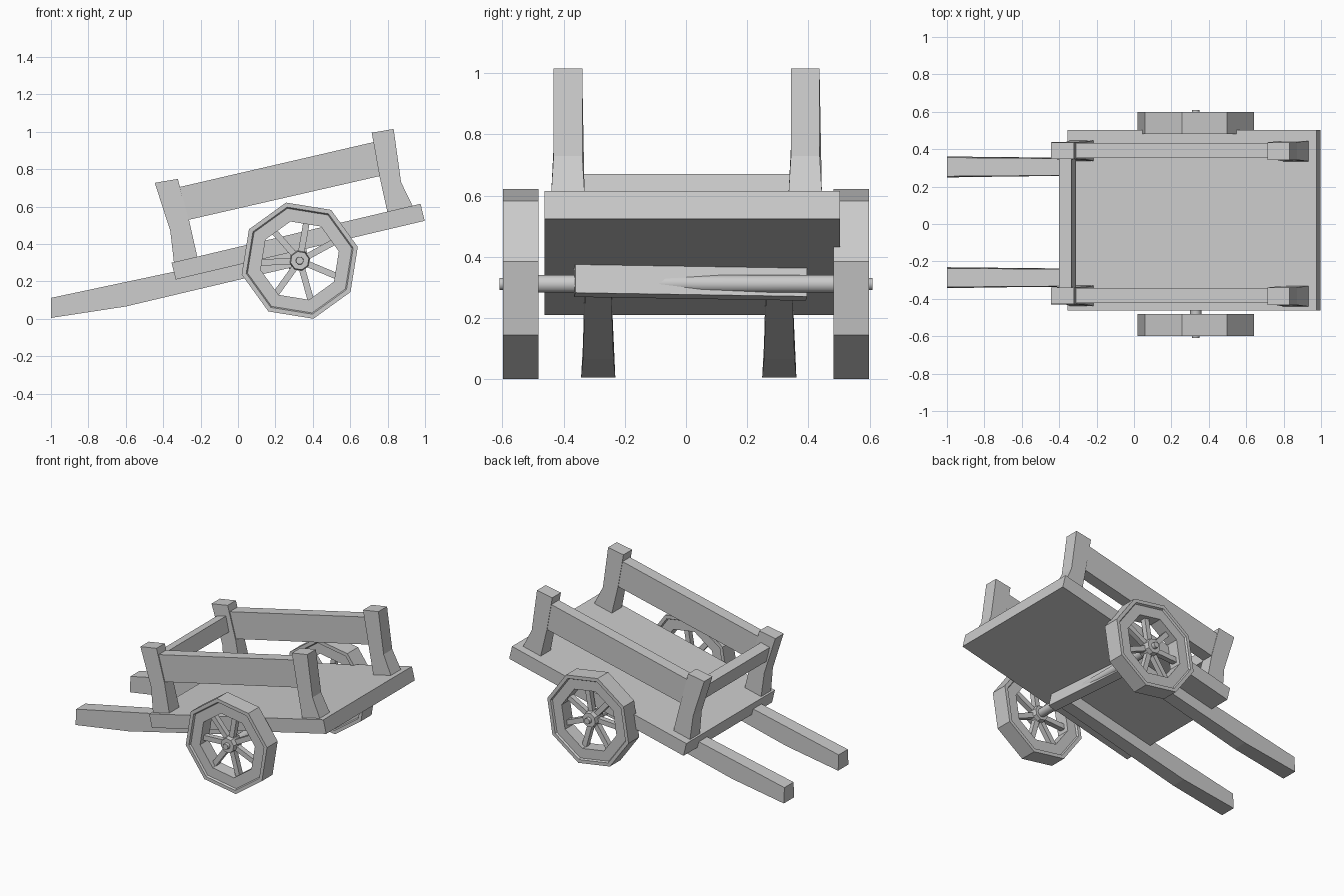
import bpy, bmesh, math
from mathutils import Matrix, Vector

if "Cube" in bpy.data.objects:
    bpy.data.objects.remove(bpy.data.objects["Cube"])

TILT = math.radians(13.3)


def finish(name, bm, smooth=False):
    bmesh.ops.recalc_face_normals(bm, faces=bm.faces)
    me = bpy.data.meshes.new(name)
    bm.to_mesh(me)
    bm.free()
    ob = bpy.data.objects.new(name, me)
    bpy.context.collection.objects.link(ob)
    if smooth:
        bpy.context.view_layer.objects.active = ob
        ob.select_set(True)
        bpy.ops.object.shade_smooth_by_angle(angle=math.radians(50))
        ob.select_set(False)
    return ob


def prism(name, pts, yc):
    """Side profile of (x, z, half width) points, extruded along y about yc."""
    bm = bmesh.new()
    a = [bm.verts.new((x, yc - w, z)) for x, z, w in pts]
    b = [bm.verts.new((x, yc + w, z)) for x, z, w in pts]
    n = len(pts)
    bm.faces.new(a)
    bm.faces.new(b[::-1])
    for i in range(n):
        j = (i + 1) % n
        bm.faces.new((a[i], b[i], b[j], a[j]))
    return finish(name, bm)


def slab(name, pts, yc, w):
    return prism(name, [(x, z, w) for x, z in pts], yc)


def lathe(name, profile, n, centre, start, smooth=False):
    """Closed (radius, y) profile turned around the y axis."""
    bm = bmesh.new()
    rings = []
    for k in range(n):
        t = start + k * math.tau / n
        rings.append([bm.verts.new((centre[0] + r * math.cos(t), y,
                                    centre[1] + r * math.sin(t))) for r, y in profile])
    m = len(profile)
    for k in range(n):
        p, q = rings[k], rings[(k + 1) % n]
        for i in range(m):
            j = (i + 1) % m
            bm.faces.new((p[i], p[j], q[j], q[i]))
    bmesh.ops.remove_doubles(bm, verts=bm.verts, dist=1e-5)
    return finish(name, bm, smooth)


# Tilted cart bed
slab("bed", [(-0.355, 0.30), (-0.333, 0.21), (0.998, 0.524), (0.976, 0.615)], 0.02, 0.483)

# Corner posts, side rails and handles, one set per side
front_post = [(-0.445, 0.727, 0.045), (-0.322, 0.748, 0.045), (-0.26, 0.52, 0.045),
              (-0.215, 0.32, 0.055), (-0.34, 0.28, 0.055), (-0.362, 0.47, 0.047)]
rear_post = [(0.715, 0.995, 0.047), (0.832, 1.015, 0.047), (0.872, 0.73, 0.047),
             (0.935, 0.60, 0.055), (0.80, 0.565, 0.055), (0.757, 0.76, 0.047)]
side_rail = [(-0.32, 0.703), (0.76, 0.953), (0.785, 0.908), (0.765, 0.765), (-0.27, 0.528)]
handle = [(-1.0, 0.005, 0.056), (-0.6, 0.066, 0.05), (0.03, 0.215, 0.045), (0.31, 0.28, 0.043),
          (0.31, 0.375, 0.043), (-0.35, 0.25, 0.045), (-1.0, 0.112, 0.05)]
for s, tag in ((-1, "near"), (1, "far")):
    prism("front_post_" + tag, front_post, s * 0.388 + 0.004)
    prism("rear_post_" + tag, rear_post, s * 0.388 + 0.002)
    slab("side_rail_" + tag, side_rail, s * 0.388 + 0.006, 0.04)
    prism("handle_" + tag, handle, s * 0.296 + 0.009)

# Cross rail between the front posts
slab("cross_rail", [(-0.402, 0.655), (-0.335, 0.671), (-0.31, 0.568), (-0.377, 0.552)], 0.004, 0.36)

# Slightly skewed axle beam under the bed
bm = bmesh.new()
bmesh.ops.create_cube(bm, size=1, matrix=Matrix.Translation((0.32, 0.015, 0.318))
                      @ Matrix.Rotation(-TILT, 4, 'Y') @ Matrix.Rotation(math.radians(4), 4, 'Z')
                      @ Matrix.Diagonal((0.06, 0.76, 0.10, 1)))
finish("axle_beam", bm)

# Axle
C = (0.33, 0.311)
lathe("axle", [(0, -0.61), (0.02, -0.61), (0.022, -0.58), (0.03, -0.5), (0.03, 0.5),
               (0.022, 0.58), (0.02, 0.61), (0, 0.61)], 10, C, 0, True)

# Eight-sided wheels with a raised outer band, hub and seven spokes
rim = [(0.319, 0.482), (0.319, 0.598), (0.294, 0.598), (0.287, 0.586),
       (0.215, 0.586), (0.215, 0.494), (0.287, 0.494), (0.294, 0.482)]
hub = [(0, 0.495), (0.05, 0.495), (0.057, 0.54), (0.05, 0.588), (0, 0.588)]
for s, tag in ((-1, "near"), (1, "far")):
    lathe("wheel_rim_" + tag, [(r, s * y) for r, y in rim], 8, C, math.pi / 2 + TILT)
    lathe("wheel_hub_" + tag, [(r, s * y) for r, y in hub], 8, C, TILT)
    bm = bmesh.new()
    for k in range(7):
        t = math.radians(80) + k * math.tau / 7
        bmesh.ops.create_cube(bm, size=1, matrix=Matrix.Translation((C[0], s * 0.54, C[1]))
                              @ Matrix.Rotation(-t, 4, 'Y')
                              @ Matrix.Translation((0.125, 0, 0))
                              @ Matrix.Diagonal((0.21, 0.036, 0.034, 1)))
    finish("wheel_spokes_" + tag, bm)
